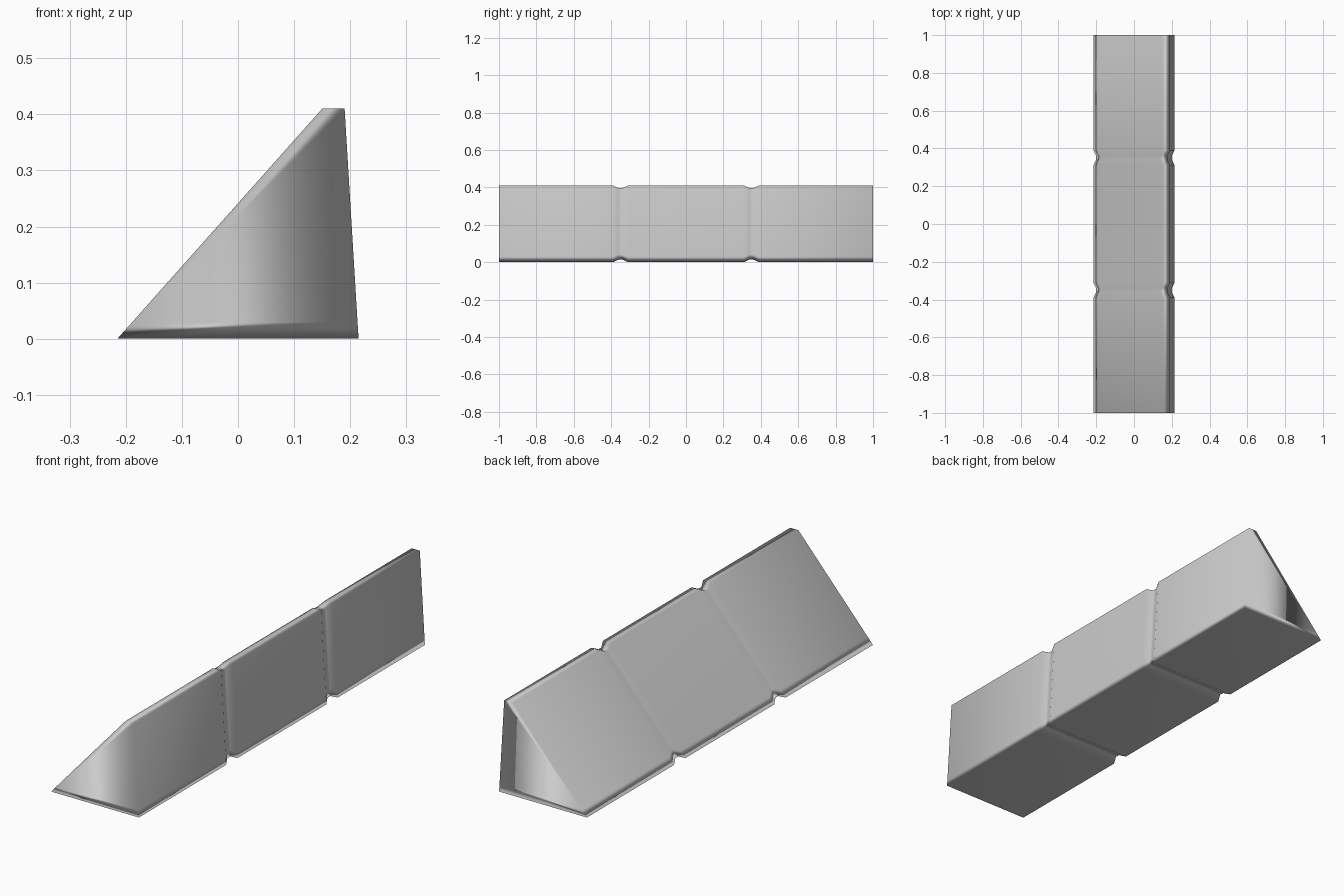
import bpy, bmesh

if "Cube" in bpy.data.objects:
    bpy.data.objects.remove(bpy.data.objects["Cube"])

# Wedge cross-section (x, z), with a support point just above each lower edge
PROFILE = [(-0.215, 0.0), (0.215, 0.0), (0.213, 0.03),
           (0.19, 0.41), (0.15, 0.41), (-0.19, 0.028)]
CENTRE_Z = 0.205
GROOVE_SCALE = 0.93

# Stations along the length: (y, section scale); mirrored about y = 0
half = [(0.31, 1.0), (0.34, GROOVE_SCALE), (0.36, GROOVE_SCALE), (0.39, 1.0), (1.0, 1.0)]
stations = [(-y, s) for y, s in reversed(half)] + half

bm = bmesh.new()


def ring(y, s):
    return [bm.verts.new((x * s, y, CENTRE_Z + (z - CENTRE_Z) * s)) for x, z in PROFILE]


# Three-segment wedge barrier skin
rings = [ring(y, s) for y, s in stations]
n = len(PROFILE)
for a, b in zip(rings, rings[1:]):
    for i in range(n):
        j = (i + 1) % n
        bm.faces.new((a[i], a[j], b[j], b[i]))

# Flat end caps: lower strip plus upper panel
for r in (rings[0], rings[-1]):
    bm.faces.new((r[0], r[1], r[2], r[5]))
    bm.faces.new((r[5], r[2], r[3], r[4]))

bmesh.ops.recalc_face_normals(bm, faces=bm.faces[:])
for f in bm.faces:
    f.smooth = True

mesh = bpy.data.meshes.new("wedge_block")
bm.to_mesh(mesh)
bm.free()
block = bpy.data.objects.new("wedge_block", mesh)
bpy.context.collection.objects.link(block)

# Soft edges that keep the large panels even
weighted = block.modifiers.new("even_panels", 'WEIGHTED_NORMAL')
weighted.weight = 50
